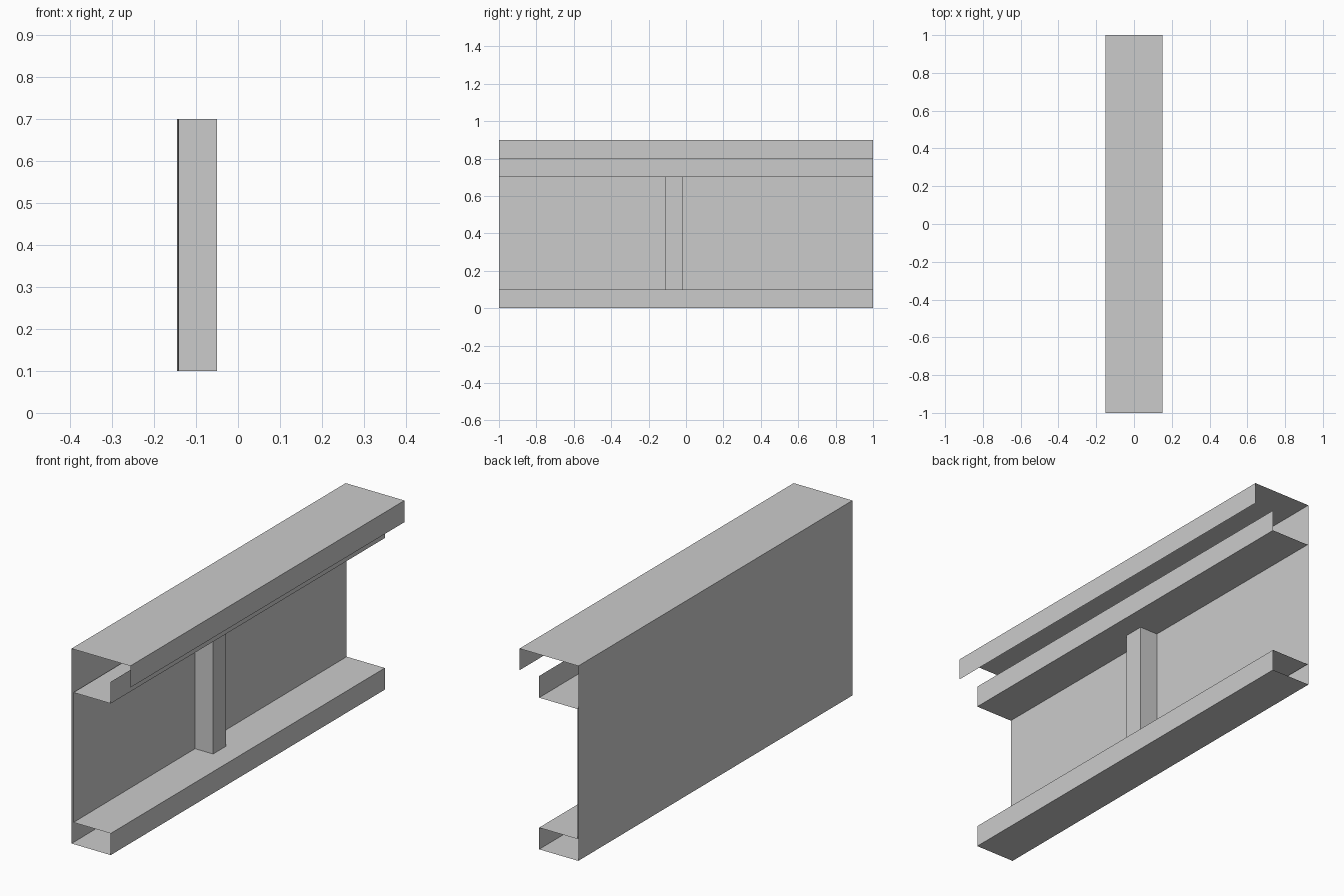
import bpy

if "Cube" in bpy.data.objects:
    bpy.data.objects.remove(bpy.data.objects["Cube"])

L = 1.0  # half length along y


def strip(name, start, end=None):
    """Thin open sheet: an x-z profile swept from y=-L to y=+L."""
    end = end or start
    n = len(start)
    verts = [(x, -L, z) for x, z in start] + [(x, L, z) for x, z in end]
    faces = [(i, i + 1, n + i + 1, n + i) for i in range(n - 1)]
    mesh = bpy.data.meshes.new(name)
    mesh.from_pydata(verts, [], faces)
    obj = bpy.data.objects.new(name, mesh)
    bpy.context.collection.objects.link(obj)
    return obj


BACK, FRONT, IN0, IN1 = -0.15, 0.05, -0.14, -0.145

# Outer shell: bottom lip, base, back wall, overhanging top and its lip
strip("outer_shell", [(FRONT, 0.1), (FRONT, 0), (BACK, 0), (BACK, 0.9),
                      (0.15, 0.9), (0.15, 0.8)])

# Inner lining: lower ledge, inner wall, upper ledge and its upturned lip
strip("inner_lining",
      [(FRONT, 0.1), (IN0, 0.1), (IN0, 0.7), (FRONT, 0.7), (FRONT, 0.8)],
      [(FRONT, 0.1), (IN1, 0.1), (IN1, 0.7), (FRONT, 0.7), (FRONT, 0.8)])

# Upright post between the two ledges
x0, x1, y0, y1 = -0.143, -0.05, -0.11, -0.015
plan = [(x0, y0), (x1, y0), (x1, y1), (x0, y1)]
mesh = bpy.data.meshes.new("post")
mesh.from_pydata([(x, y, z) for z in (0.1, 0.7) for x, y in plan], [],
                 [(i, i + 1, i + 5, i + 4) for i in range(3)])
bpy.context.collection.objects.link(bpy.data.objects.new("post", mesh))
